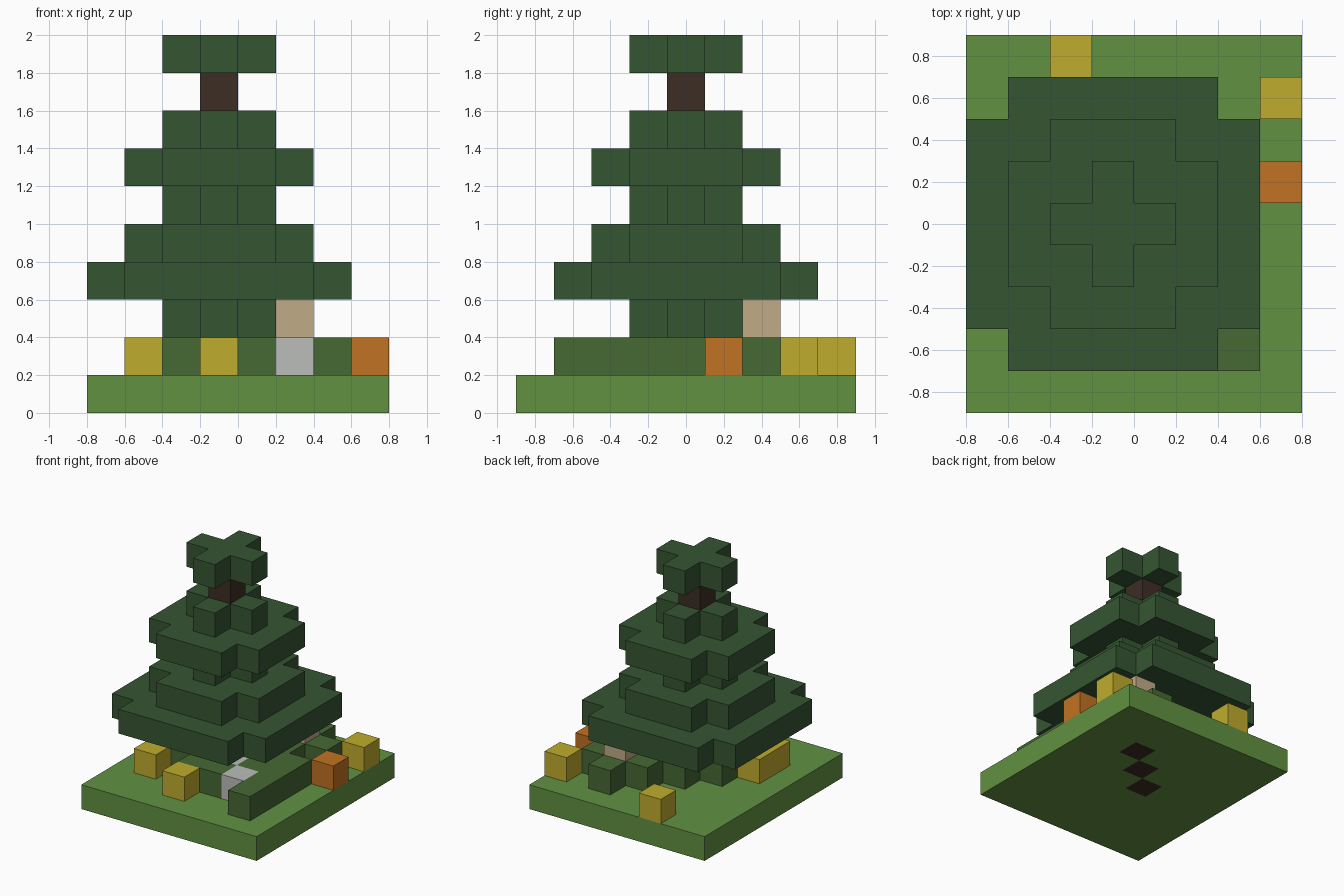
import bpy
import bmesh
from mathutils import Vector

cube = bpy.data.objects.get("Cube")
if cube:
    bpy.data.objects.remove(cube, do_unlink=True)

S = 0.2  # block edge
TREE = (3, 4)  # grid column of the tree axis
SIDES = [Vector(d) for d in
         ((1, 0, 0), (-1, 0, 0), (0, 1, 0), (0, -1, 0), (0, 0, 1), (0, 0, -1))]


def material(name, rgb):
    lin = [((c / 255 + 0.055) / 1.055) ** 2.4 for c in rgb] + [1.0]
    m = bpy.data.materials.new(name)
    m.use_nodes = True
    m.diffuse_color = lin
    m.node_tree.nodes["Principled BSDF"].inputs["Base Color"].default_value = lin
    return m


def blocks(name, cells, mat):
    """One closed mesh from grid cells, without faces between neighbours."""
    cells = set(cells)
    bm = bmesh.new()
    for c in cells:
        mid = Vector(((c[0] - 3.5) * S, (c[1] - 4) * S, (c[2] + 0.5) * S))
        for n in SIDES:
            if tuple(int(a + b) for a, b in zip(c, n)) in cells:
                continue
            u = Vector((n.y, n.z, n.x))
            v = n.cross(u)
            corners = (-u - v, u - v, u + v, v - u)
            bm.faces.new([bm.verts.new(mid + (n + k) * S / 2) for k in corners])
    bmesh.ops.remove_doubles(bm, verts=bm.verts, dist=0.001)
    bmesh.ops.recalc_face_normals(bm, faces=bm.faces)
    mesh = bpy.data.meshes.new(name)
    bm.to_mesh(mesh)
    bm.free()
    mesh.materials.append(mat)
    obj = bpy.data.objects.new(name, mesh)
    bpy.context.collection.objects.link(obj)
    return obj


def tier(level, r):
    """Square of radius r around the tree axis with its corners cut off."""
    return [(TREE[0] + i, TREE[1] + j, level)
            for i in range(-r, r + 1) for j in range(-r, r + 1)
            if abs(i) + abs(j) < 2 * r]


grass = material("grass green", (98, 145, 66))
bush = material("moss green", (70, 104, 52))
leaf = material("needle green", (53, 85, 50))
bark = material("dark bark", (61, 45, 36))
tan = material("pale wood", (193, 171, 135))
stone = material("stone grey", (187, 189, 187))
yellow = material("flower yellow", (192, 172, 46))
orange = material("flower orange", (193, 114, 35))

# Ground slab with the root cells running diagonally through it
roots = [(3 + k, 4 + k, 0) for k in range(3)]
blocks("ground", [(i, j, 0) for i in range(8) for j in range(9)
                  if (i, j, 0) not in roots], grass)
blocks("roots", roots + [(5, 6, 1)], bark)

# Undergrowth around the foot of the tree
stones = [(5, 2, 1), (4, 3, 1)]
spans = {2: (3, 4), 3: (2, 5), 4: (2, 6), 5: (3, 7), 6: (1, 4)}
taken = set(stones) | {(5, 6, 1), (3, 4, 1)}
under = [(i, j, 1) for i, (a, b) in spans.items() for j in range(a, b + 1)]
blocks("undergrowth", [c for c in under + [(6, 6, 1)] if c not in taken], bush)
blocks("stones", stones, stone)
blocks("pale_log", [(5, 6, 2)], tan)

# Flowers
blocks("yellow_flowers", [(1, 2, 1), (1, 3, 1), (3, 1, 1), (2, 8, 1), (7, 7, 1)], yellow)
blocks("orange_flower", [(7, 5, 1)], orange)

# Trunk and needle tiers
blocks("trunk", [(*TREE, k) for k in range(1, 9)], bark)
tiers = {2: 1, 3: 3, 4: 2, 5: 1, 6: 2, 7: 1, 9: 1}
needles = [c for level, r in tiers.items() for c in tier(level, r)]
blocks("needles", [c for c in needles if c[:2] != TREE or c[2] in (7, 9)], leaf)
